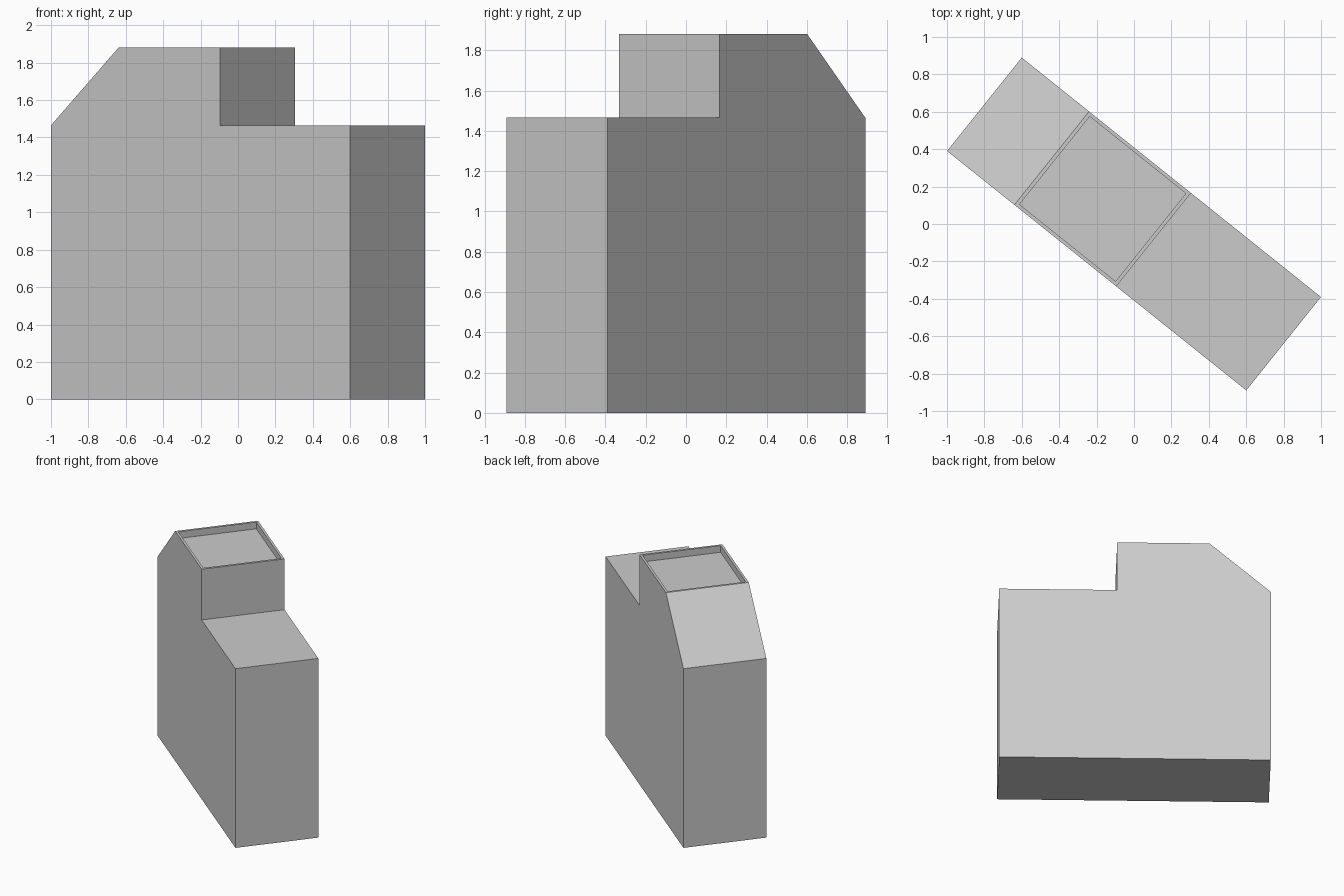
import bpy, bmesh, math
from mathutils import Matrix, Vector

cube = bpy.data.objects.get("Cube")
if cube:
    bpy.data.objects.remove(cube, do_unlink=True)

# Plain grey for the whole building
grey = bpy.data.materials.new("wall_grey")
grey.use_nodes = True
colour = (0.6, 0.6, 0.6, 1)
grey.diffuse_color = colour
grey.node_tree.nodes["Principled BSDF"].inputs["Base Color"].default_value = colour

HALF_LEN, HALF_WID = 1.0245, 0.32
SHOULDER, TOP = 1.465, 1.88
ROOF_START, ROOF_END = -0.563, 0.134
RIM, DEPTH = 0.019, 0.055

# Side profile: sloped roof, raised tower, lower flat terrace
profile = [(-HALF_LEN, 0), (HALF_LEN, 0), (HALF_LEN, SHOULDER),
           (ROOF_END, SHOULDER), (ROOF_END, TOP), (ROOF_START, TOP),
           (-HALF_LEN, SHOULDER)]

bm = bmesh.new()
side = bm.faces.new([bm.verts.new((u, -HALF_WID, z)) for u, z in profile])
extruded = bmesh.ops.extrude_face_region(bm, geom=[side])
bmesh.ops.translate(bm, vec=(0, 2 * HALF_WID, 0),
                    verts=[g for g in extruded["geom"] if isinstance(g, bmesh.types.BMVert)])
bmesh.ops.recalc_face_normals(bm, faces=bm.faces)

# Thin parapet around a sunken flat roof
roof = max(bm.faces, key=lambda f: f.calc_center_median().z)
bmesh.ops.inset_region(bm, faces=[roof], thickness=RIM, use_even_offset=True)
sunk = bmesh.ops.extrude_face_region(bm, geom=[roof])
bmesh.ops.translate(bm, vec=(0, 0, -DEPTH),
                    verts=[g for g in sunk["geom"] if isinstance(g, bmesh.types.BMVert)])
if roof.is_valid:
    bmesh.ops.delete(bm, geom=[roof], context="FACES_ONLY")
bmesh.ops.recalc_face_normals(bm, faces=bm.faces)

# Turn the block to its diagonal footprint
bmesh.ops.transform(bm, matrix=Matrix.Rotation(math.radians(-38.66), 4, "Z"), verts=bm.verts)

mesh = bpy.data.meshes.new("building_block")
bm.to_mesh(mesh)
bm.free()
mesh.materials.append(grey)
bpy.context.collection.objects.link(bpy.data.objects.new("building_block", mesh))
